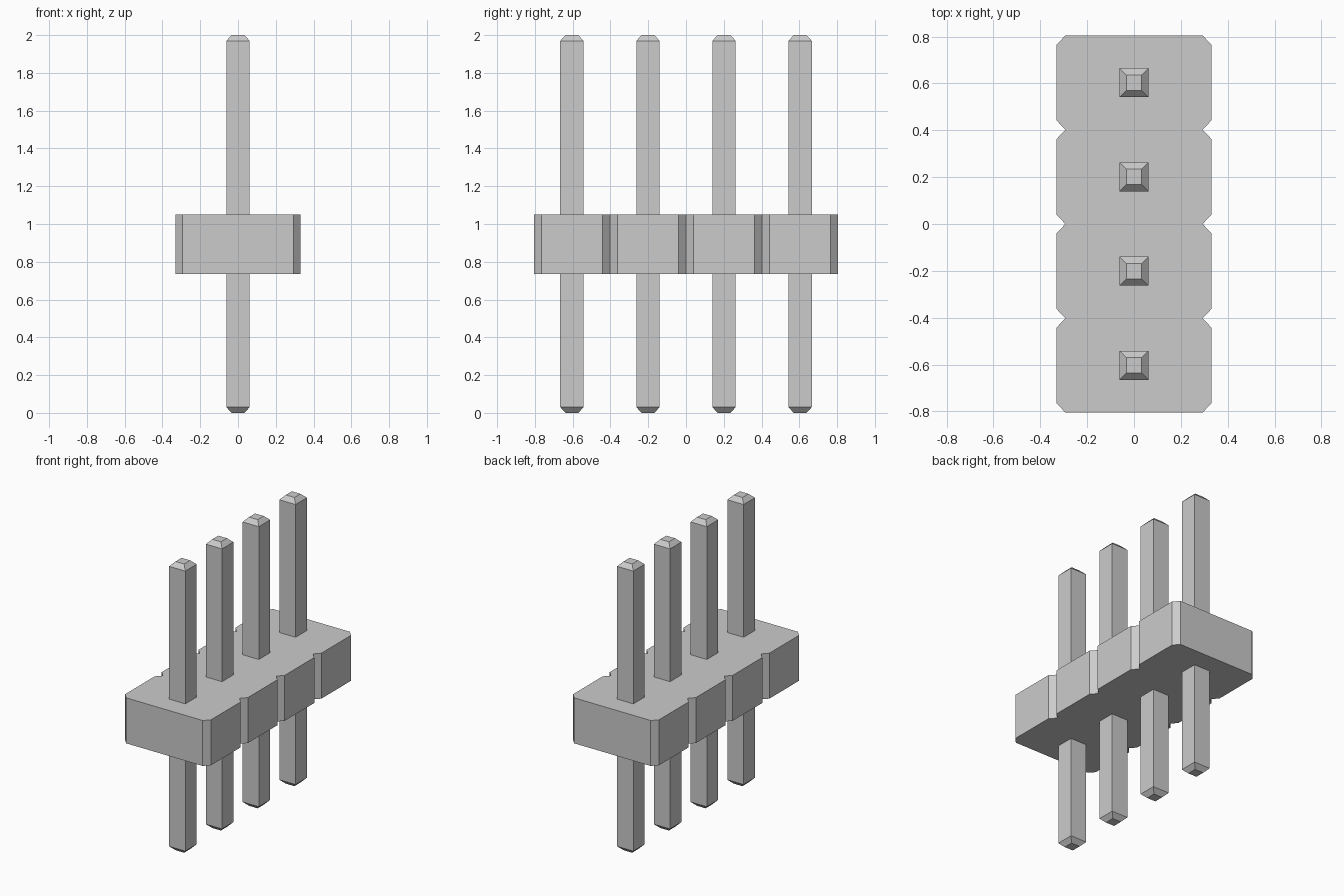
import bpy, bmesh

if "Cube" in bpy.data.objects:
    bpy.data.objects.remove(bpy.data.objects["Cube"])

PITCH = 0.4025
COUNT = 4


def loft(name, rings):
    """Skin a stack of equal-length point rings and cap both ends."""
    bm = bmesh.new()
    loops = [[bm.verts.new(p) for p in ring] for ring in rings]
    n = len(loops[0])
    for a, b in zip(loops, loops[1:]):
        for i in range(n):
            j = (i + 1) % n
            bm.faces.new((a[i], a[j], b[j], b[i]))
    bm.faces.new(loops[0][::-1])
    bm.faces.new(loops[-1])
    bmesh.ops.recalc_face_normals(bm, faces=bm.faces)
    mesh = bpy.data.meshes.new(name)
    bm.to_mesh(mesh)
    bm.free()
    obj = bpy.data.objects.new(name, mesh)
    bpy.context.collection.objects.link(obj)
    return obj


def square(h, z):
    return [(-h, -h, z), (h, -h, z), (h, h, z), (-h, h, z)]


centres = [(i - (COUNT - 1) / 2) * PITCH for i in range(COUNT)]

# Housing: notched outline, right side going up then mirrored going down
OUTER, INNER, CHAMFER = 0.33, 0.293, 0.039
half = PITCH / 2
side = [(INNER, centres[0] - half)]
for y in centres:
    side += [(OUTER, y - half + CHAMFER), (OUTER, y + half - CHAMFER), (INNER, y + half)]
outline = side + [(-x, y) for x, y in reversed(side)]
loft("housing", [[(x, y, z) for x, y in outline] for z in (0.735, 1.05)])

# Pins: square rods with chamfered tips at both ends
for i, y in enumerate(centres):
    pin = loft(f"pin_{i + 1}", [square(0.033, 0.0), square(0.062, 0.03),
                                square(0.062, 1.97), square(0.033, 2.0)])
    pin.location.y = y
